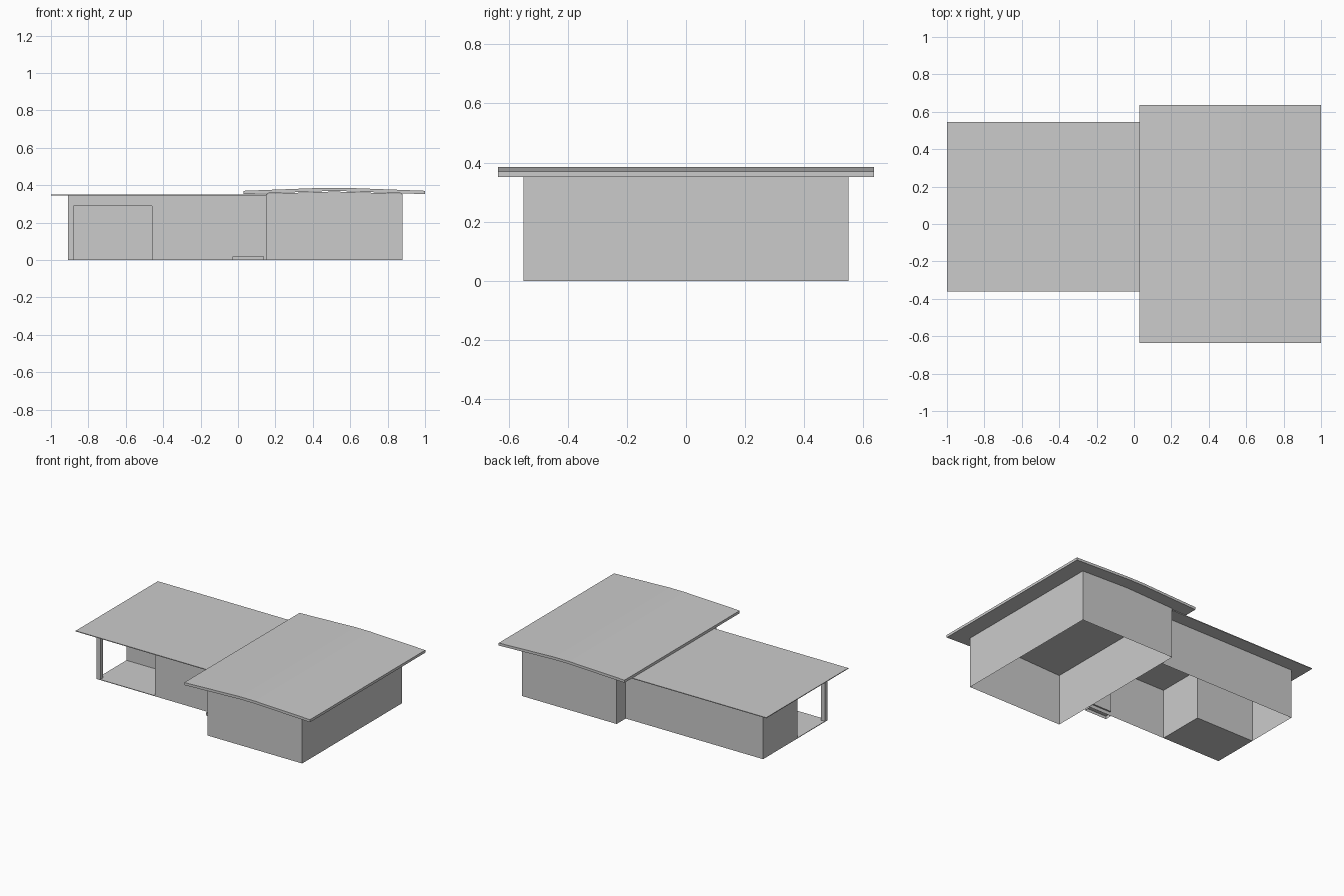
import bpy
import bmesh
from mathutils import Vector

default = bpy.data.objects.get("Cube")
if default:
    bpy.data.objects.remove(default, do_unlink=True)

GREY = (0.6, 0.6, 0.6, 1.0)
grey = bpy.data.materials.new("plain_grey")
grey.use_nodes = True
grey.diffuse_color = GREY
grey.node_tree.nodes["Principled BSDF"].inputs["Base Color"].default_value = GREY


def prism(name, outline, direction, open_faces=()):
    """Extrude an outline along a direction; drop faces pointing along open_faces."""
    bm = bmesh.new()
    base = bm.faces.new([bm.verts.new(p) for p in outline])
    top = bmesh.ops.extrude_face_region(bm, geom=[base], use_keep_orig=True)["geom"]
    moved = [g for g in top if isinstance(g, bmesh.types.BMVert)]
    bmesh.ops.translate(bm, verts=moved, vec=direction)
    bmesh.ops.recalc_face_normals(bm, faces=bm.faces)
    unwanted = [f for f in bm.faces
                if any(f.normal.dot(Vector(d)) > 0.9 for d in open_faces)]
    bmesh.ops.delete(bm, geom=unwanted, context="FACES")
    mesh = bpy.data.meshes.new(name)
    bm.to_mesh(mesh)
    bm.free()
    mesh.materials.append(grey)
    obj = bpy.data.objects.new(name, mesh)
    bpy.context.collection.objects.link(obj)
    return obj


def box(name, x, y, z, open_faces=()):
    corners = [(x[0], y[0], z[0]), (x[1], y[0], z[0]),
               (x[1], y[1], z[0]), (x[0], y[1], z[0])]
    return prism(name, corners, (0, 0, z[1] - z[0]), open_faces)


DOWN = (0, 0, -1)
UP = (0, 0, 1)

# Main block: low gabled shell, open underneath
block = [(0.15, 0), (0.88, 0), (0.88, 0.354), (0.515, 0.366), (0.15, 0.354)]
prism("main_block_walls", [(x, -0.55, z) for x, z in block], (0, 1.1, 0), [DOWN])

# Main roof: thin, gently pitched slab with a softened ridge
ridge = [(0.03, 0.37), (0.46, 0.386), (0.57, 0.386), (1.0, 0.37)]
slab = ridge + [(x, z - 0.018) for x, z in reversed(ridge)]
prism("main_roof", [(x, -0.635, z) for x, z in slab], (0, 1.27, 0))

# Low wing: L-shaped walls wrapped around the corner porch
wing = [(-0.91, 0.45), (-0.91, 0.07), (-0.46, 0.07),
        (-0.46, -0.26), (0.15, -0.26), (0.15, 0.45)]
prism("wing_walls", [(x, y, 0) for x, y in wing], (0, 0, 0.346), [UP, DOWN])
box("wing_roof", (-1.0, 0.15), (-0.36, 0.545), (0.345, 0.35))

# Porch: floor, corner post and the two beams it carries
box("porch_floor", (-0.91, -0.46), (-0.26, 0.07), (0, 0.004))
box("porch_post", (-0.91, -0.88), (-0.26, -0.23), (0.004, 0.29))
box("porch_front_beam", (-0.91, -0.46), (-0.26, -0.23), (0.29, 0.345))
box("porch_side_beam", (-0.91, -0.88), (-0.23, 0.07), (0.29, 0.345))

# Entrance: door panel and step
box("front_door", (-0.02, 0.13), (-0.264, -0.25), (0.025, 0.24))
box("door_step", (-0.03, 0.14), (-0.31, -0.26), (0, 0.02), [DOWN])
